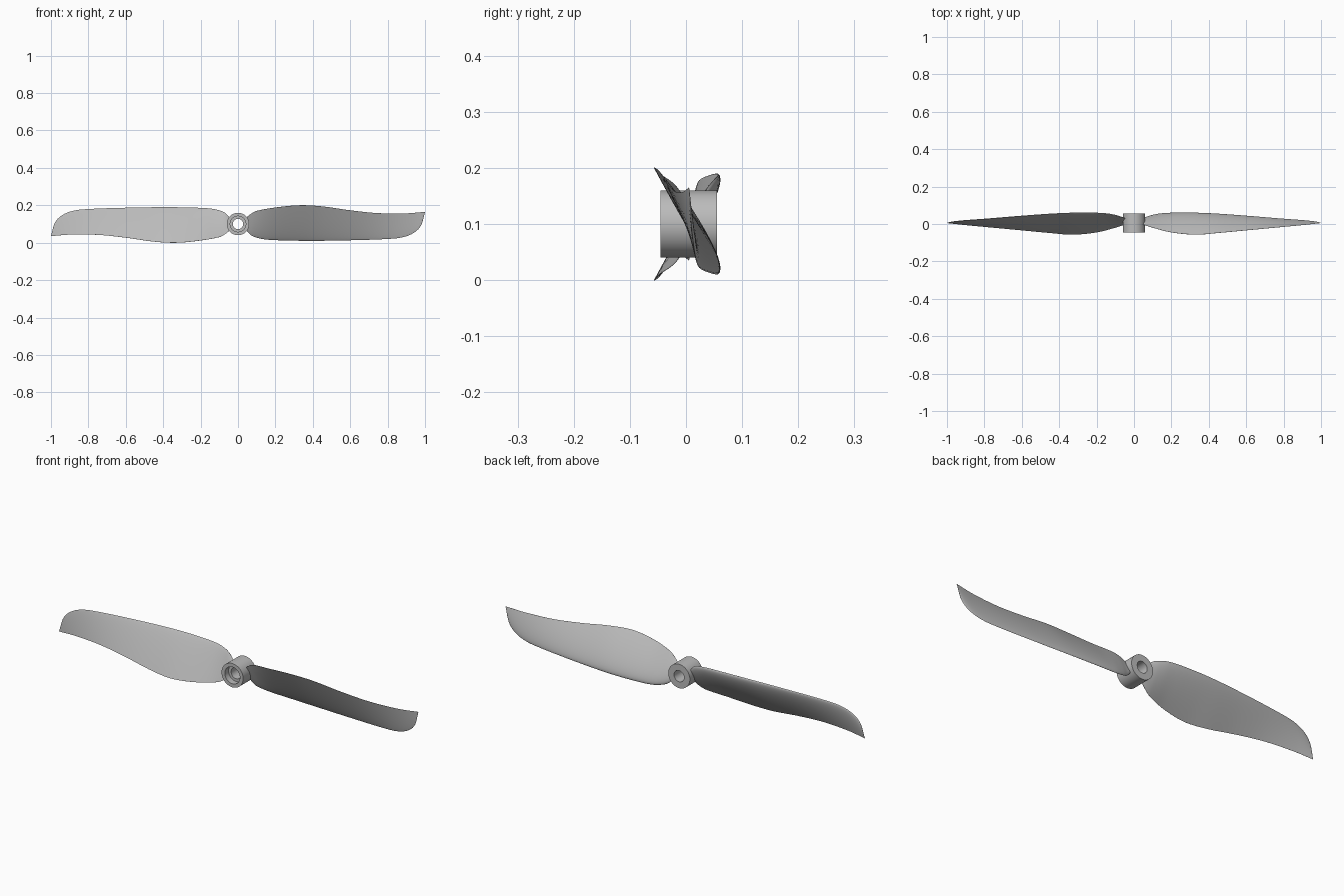
import bpy, bmesh, math
from mathutils import Vector, Matrix

cube = bpy.data.objects.get("Cube")
if cube:
    bpy.data.objects.remove(cube, do_unlink=True)

AXIS_HEIGHT = 0.1
SIDES = 64

grey = bpy.data.materials.new("plain grey")
grey.use_nodes = True
grey.diffuse_color = (0.5, 0.5, 0.5, 1)
grey.node_tree.nodes["Principled BSDF"].inputs["Base Color"].default_value = grey.diffuse_color

# Blade edges as (x, y, z) points measured from the hub axis, root to tip
LEADING = [(.045, .03, -.035), (.07, .036, -.06), (.1, .045, -.073), (.15, .054, -.083),
           (.25, .058, -.088), (.4, .055, -.09), (.6, .042, -.087), (.8, .026, -.08),
           (.88, .02, -.071), (.94, .015, -.047), (.98, .01, -.005), (1, .006, .063)]
TRAILING = [(.045, -.002, .035), (.07, -.01, .055), (.1, -.02, .07), (.2, -.045, .088),
            (.33, -.057, .1), (.45, -.048, .094), (.6, -.034, .073), (.75, -.02, .058),
            (.9, -.006, .057), (1, .005, .065)]


def edge_point(points, x):
    """Smooth curve through the edge points, evaluated at span position x."""
    pts = [Vector(p) for p in points]
    last = len(pts) - 1
    i = max(k for k in range(last) if pts[k].x <= x + 1e-6)

    def slope(k):
        before, after = pts[max(k - 1, 0)], pts[min(k + 1, last)]
        return (after - before) / (after.x - before.x)

    a, b = pts[i], pts[i + 1]
    width = b.x - a.x
    t = (x - a.x) / width
    s = 1 - t
    p = a * (s * s * (1 + 2 * t)) + b * (t * t * (1 + 2 * s))
    p += (slope(i) * s - slope(i + 1) * t) * (width * s * t)
    p.x = x
    return p


def airfoil_loop(x, steps=16):
    """Closed section: rounded leading edge, sharp trailing edge, fuller back."""
    lead, trail = edge_point(LEADING, x), edge_point(TRAILING, x)
    chord = trail - lead
    normal = Vector((0, chord.z, -chord.y)).normalized()
    thickness = chord.length * (0.12 - 0.06 * x)

    def point(u, amount):
        bulge = 2.6 * math.sqrt(u) * (1 - u) + 0.04 * u
        return lead + chord * u + normal * (bulge * amount * thickness)

    spread = [(k / steps) ** 2 * (1.5 - 0.5 * k / steps) for k in range(steps + 1)]
    back = [point(u, 0.8) for u in spread]
    front = [point(u, -0.2) for u in reversed(spread[1:])]
    return back + front


def finish(name, bm):
    bmesh.ops.recalc_face_normals(bm, faces=bm.faces)
    mesh = bpy.data.meshes.new(name)
    bm.to_mesh(mesh)
    bm.free()
    mesh.materials.append(grey)
    obj = bpy.data.objects.new(name, mesh)
    bpy.context.collection.objects.link(obj)
    obj.location.z = AXIS_HEIGHT
    bpy.ops.object.select_all(action="DESELECT")
    obj.select_set(True)
    bpy.context.view_layer.objects.active = obj
    bpy.ops.object.shade_smooth_by_angle(angle=math.radians(35))
    return obj


def build_blade(name, turn):
    bm = bmesh.new()
    count = 72
    # Sections crowd together towards the root and the swept tip
    stations = [0.045 + 0.955 * (1 - math.cos(math.pi * k / count)) / 2 for k in range(count + 1)]
    loops = [[bm.verts.new(p) for p in airfoil_loop(x)] for x in stations]
    for inner, outer in zip(loops, loops[1:]):
        for k in range(len(inner)):
            n = (k + 1) % len(inner)
            bm.faces.new((inner[k], inner[n], outer[n], outer[k]))
    bm.faces.new(loops[0])
    bm.faces.new(loops[-1])
    bmesh.ops.rotate(bm, verts=bm.verts, matrix=Matrix.Rotation(turn, 3, "Y"))
    return finish(name, bm)


def build_hub():
    # Closed wall profile (radius, y): sleeve with a wider recess at the front
    profile = [(.06, -.045), (.06, .055), (.028, .055), (.028, -.015), (.042, -.015), (.042, -.045)]
    bm = bmesh.new()
    rings = []
    for k in range(SIDES):
        a = math.tau * k / SIDES
        rings.append([bm.verts.new((r * math.cos(a), y, r * math.sin(a))) for r, y in profile])
    for k, ring in enumerate(rings):
        following = rings[(k + 1) % SIDES]
        for j in range(len(profile)):
            n = (j + 1) % len(profile)
            bm.faces.new((ring[j], ring[n], following[n], following[j]))
    return finish("hub", bm)


build_hub()
build_blade("left_blade", 0)
build_blade("right_blade", math.pi)
